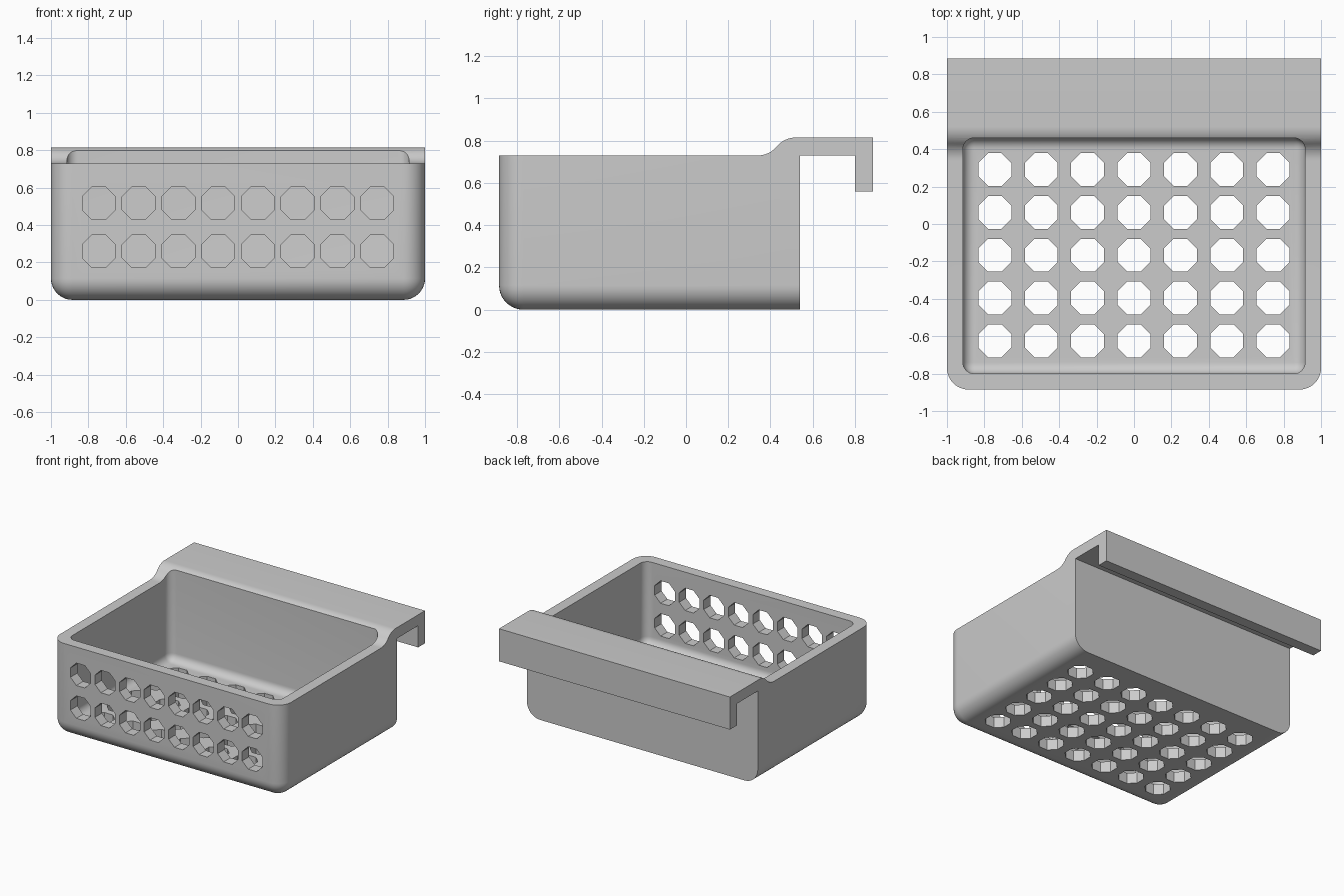
import bpy, bmesh, math
from mathutils import Matrix

cube = bpy.data.objects.get("Cube")
if cube:
    bpy.data.objects.remove(cube, do_unlink=True)

FRONT, BACK, RIM, TOP = -0.885, 0.54, 0.73, 0.815
WALL = 0.085

plastic = bpy.data.materials.new("grey_plastic")
plastic.use_nodes = True
grey = (0.6, 0.6, 0.6, 1)
plastic.diffuse_color = grey
plastic.node_tree.nodes["Principled BSDF"].inputs["Base Color"].default_value = grey


def make_object(name, bm):
    bmesh.ops.recalc_face_normals(bm, faces=bm.faces)
    mesh = bpy.data.meshes.new(name)
    bm.to_mesh(mesh)
    bm.free()
    mesh.materials.append(plastic)
    obj = bpy.data.objects.new(name, mesh)
    bpy.context.collection.objects.link(obj)
    return obj


def bevel(bm, edges, radius, segments=10):
    bmesh.ops.bevel(bm, geom=edges, offset=radius, segments=segments,
                    profile=0.5, affect='EDGES')


def add_hole(bm, location, rotation):
    # Octagonal prism with its flats square to the axes
    matrix = Matrix.Translation(location) @ rotation @ Matrix.Rotation(math.pi / 8, 4, 'Z')
    bmesh.ops.create_cone(bm, cap_ends=True, segments=8, radius1=0.095,
                          radius2=0.095, depth=0.26, matrix=matrix)


# S-shaped rise from the rim to the hook, made of two equal arcs
run, rise = 0.09, (TOP - RIM) / 2
angle = 2 * math.atan(rise / run)
radius = run / math.sin(angle)
start, end, steps = 0.34, 0.34 + 2 * run, 8
lower, upper = [], []
for i in range(steps + 1):
    a = angle * i / steps
    dy, dz = radius * math.sin(a), radius * (1 - math.cos(a))
    lower.append((start + dy, RIM + dz))
    upper.append((end - dy, TOP - dz))

# Side profile of basket and hook, extruded across the width
profile = [(FRONT, 0), (BACK, 0), (BACK, RIM), (0.8, RIM), (0.8, 0.56),
           (0.885, 0.56), (0.885, TOP)] + upper + lower[-2::-1] + [(FRONT, RIM)]
bm = bmesh.new()
side = bm.faces.new([bm.verts.new((-1, y, z)) for y, z in profile])
extruded = bmesh.ops.extrude_face_region(bm, geom=[side])["geom"]
bmesh.ops.translate(bm, vec=(2, 0, 0),
                    verts=[v for v in extruded if isinstance(v, bmesh.types.BMVert)])
bmesh.ops.recalc_face_normals(bm, faces=bm.faces)


def is_rounded(edge):
    a, b = (v.co for v in edge.verts)
    on_floor = a.z < 0.001 and b.z < 0.001
    on_front = a.y < FRONT + 0.001 and b.y < FRONT + 0.001
    at_back = a.y > BACK - 0.001 and b.y > BACK - 0.001
    at_rim = a.z > RIM - 0.001 and b.z > RIM - 0.001
    return (on_floor and not at_back) or (on_front and not at_rim)


bevel(bm, [e for e in bm.edges if is_rounded(e)], 0.115)
basket = make_object("hanging_basket", bm)

# Rounded cavity, open at the top
bm = bmesh.new()
cavity_front, cavity_back, cavity_top = -0.8, 0.46, 1.2
bmesh.ops.create_cube(bm, size=1, matrix=Matrix.Translation(
    (0, (cavity_front + cavity_back) / 2, (WALL + cavity_top) / 2))
    @ Matrix.Diagonal((1.83, cavity_back - cavity_front, cavity_top - WALL, 1)))
bevel(bm, [e for e in bm.edges if min(v.co.z for v in e.verts) < 0.5], 0.06, 8)
cavity = make_object("cavity_cutter", bm)

# Drain holes in the floor and vent holes in the front wall
bm = bmesh.new()
for col in range(7):
    for row in range(5):
        add_hole(bm, (-0.744 + 0.248 * col, -0.625 + 0.229 * row, 0.04),
                 Matrix.Identity(4))
for col in range(8):
    for row in range(2):
        add_hole(bm, (-0.744 + 0.2126 * col, FRONT + 0.04, 0.26 + 0.257 * row),
                 Matrix.Rotation(math.pi / 2, 4, 'X'))
holes = make_object("hole_cutter", bm)

# Cut the basket, then drop the cutters
for cutter in (cavity, holes):
    cut = basket.modifiers.new(cutter.name, 'BOOLEAN')
    cut.operation, cut.solver, cut.object = 'DIFFERENCE', 'EXACT', cutter
bpy.context.view_layer.update()
evaluated = basket.evaluated_get(bpy.context.evaluated_depsgraph_get())
result = bpy.data.meshes.new_from_object(evaluated)
basket.modifiers.clear()
basket.data = result
for cutter in (cavity, holes):
    bpy.data.objects.remove(cutter, do_unlink=True)

bpy.ops.object.select_all(action='DESELECT')
basket.select_set(True)
bpy.context.view_layer.objects.active = basket
bpy.ops.object.shade_smooth_by_angle(angle=math.radians(30))
